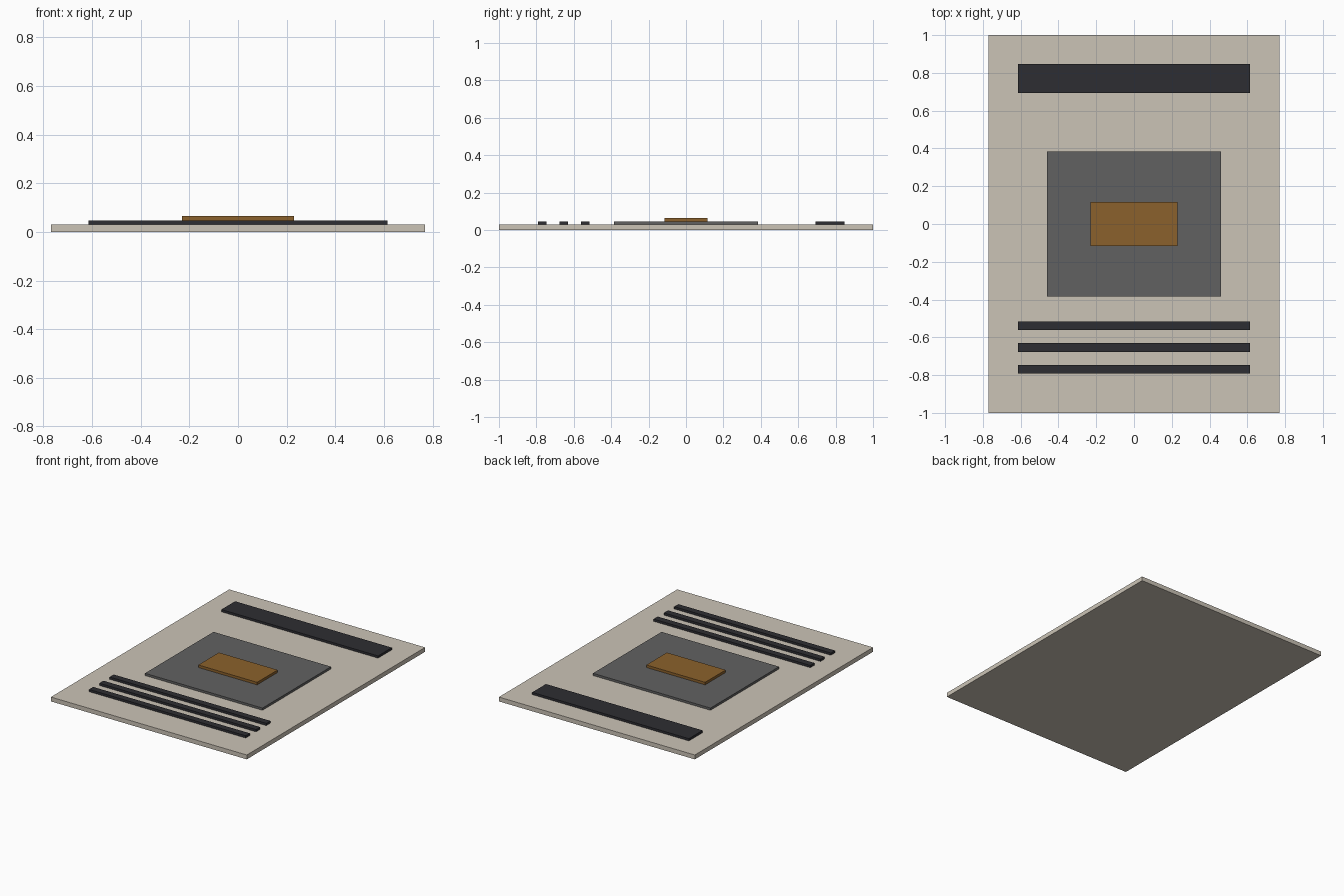
import bpy

if "Cube" in bpy.data.objects:
    bpy.data.objects.remove(bpy.data.objects["Cube"])

U = 1 / 13          # layout module: the sheet is 20 x 26 modules
BASE_TOP = 0.031
INLAY_TOP = 0.047


def material(name, rgb):
    m = bpy.data.materials.new(name)
    m.diffuse_color = (*rgb, 1)
    m.use_nodes = True
    m.node_tree.nodes["Principled BSDF"].inputs["Base Color"].default_value = m.diffuse_color
    return m


def slab(name, width, depth, y, z0, z1, mat):
    """Flat box centred on x = 0; width, depth and y are in modules."""
    bpy.ops.mesh.primitive_cube_add(size=1, location=(0, y * U, (z0 + z1) / 2))
    ob = bpy.context.object
    ob.name = name
    ob.scale = (width * U, depth * U, z1 - z0)
    bpy.ops.object.transform_apply(location=False, rotation=False, scale=True)
    ob.data.materials.append(mat)
    return ob


paper = material("paper", (0.60, 0.55, 0.47))
ink = material("ink", (0.027, 0.027, 0.032))
grey = material("picture_grey", (0.12, 0.12, 0.12))
brown = material("brown", (0.26, 0.12, 0.025))

# Sheet
slab("paper_sheet", 20, 26, 0, 0, BASE_TOP, paper)

# Heading bar
slab("heading_bar", 16, 2, 10, BASE_TOP, INLAY_TOP, ink)

# Picture panel with raised subject
slab("picture_panel", 12, 10, 0, BASE_TOP, INLAY_TOP, grey)
slab("picture_subject", 6, 3, 0, INLAY_TOP, 0.065, brown)

# Three thin text-line bars
for i in range(3):
    slab(f"line_bar_{i + 1}", 16, 0.6, -7 - 1.5 * i, BASE_TOP, INLAY_TOP, ink)
